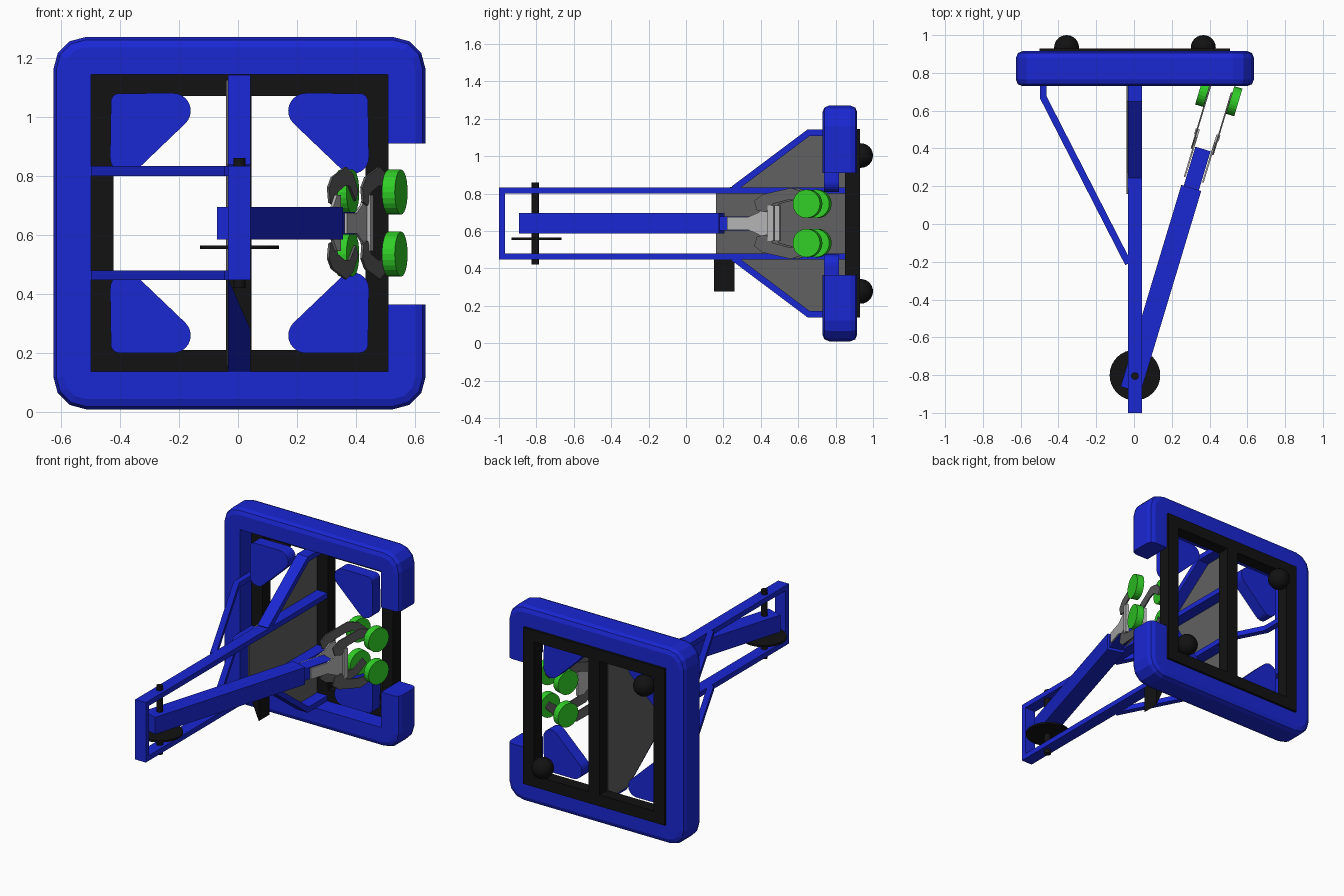
import bpy, bmesh, math
from mathutils import Matrix, Vector, geometry

if "Cube" in bpy.data.objects:
    bpy.data.objects.remove(bpy.data.objects["Cube"])

CX, CZ = 0.005, 0.64          # mirror planes of the machine


def material(name, r, g, b):
    m = bpy.data.materials.new(name)
    m.diffuse_color = (r, g, b, 1)
    m.use_nodes = True
    m.node_tree.nodes["Principled BSDF"].inputs["Base Color"].default_value = m.diffuse_color
    return m


BLUE = material("blue", 0.01, 0.02, 0.65)
BLACK = material("black", 0.006, 0.006, 0.006)
GREEN = material("green", 0.03, 0.62, 0.02)
DARK = material("dark_grey", 0.12, 0.12, 0.12)
LIGHT = material("light_grey", 0.45, 0.45, 0.45)


def finish(name, bm, mat, matrix=None):
    bmesh.ops.remove_doubles(bm, verts=bm.verts, dist=1e-5)
    bmesh.ops.recalc_face_normals(bm, faces=bm.faces)
    me = bpy.data.meshes.new(name)
    bm.to_mesh(me)
    bm.free()
    me.materials.append(mat)
    ob = bpy.data.objects.new(name, me)
    bpy.context.collection.objects.link(ob)
    ob.matrix_world = matrix or Matrix.Translation((CX, 0, 0))
    return ob


def prism(name, pts, axis, a, b, mat, matrix=None):
    """Extrude a 2D outline along an axis from a to b."""
    def put(p, t):
        return {"x": (t, p[0], p[1]), "y": (p[0], t, p[1]), "z": (p[0], p[1], t)}[axis]
    bm = bmesh.new()
    lo = [bm.verts.new(put(p, a)) for p in pts]
    hi = [bm.verts.new(put(p, b)) for p in pts]
    bm.faces.new(lo)
    bm.faces.new(hi)
    n = len(pts)
    for i in range(n):
        j = (i + 1) % n
        bm.faces.new((lo[i], lo[j], hi[j], hi[i]))
    return finish(name, bm, mat, matrix)


def box(name, x0, x1, y0, y1, z0, z1, mat, matrix=None):
    return prism(name, [(x0, y0), (x1, y0), (x1, y1), (x0, y1)], "z", z0, z1, mat, matrix)


def strip(path, w):
    """Mitred outline of constant width around a polyline."""
    P = [Vector(p) for p in path]
    left, right = [], []
    for i, p in enumerate(P):
        d0 = (p - P[i - 1]).normalized() if i else (P[1] - p).normalized()
        d1 = (P[i + 1] - p).normalized() if i < len(P) - 1 else d0
        t = (d0 + d1).normalized()
        n = Vector((-t.y, t.x)) * (w / 2 / t.dot(d1))
        left.append(p + n)
        right.append(p - n)
    return left + right[::-1]


def circle(u, v, r, n=24):
    return [(u + r * math.cos(2 * math.pi * i / n), v + r * math.sin(2 * math.pi * i / n))
            for i in range(n)]


def flip(pts, s):
    """Mirror (u, z) points about the mid height when s is -1."""
    return [(u, CZ + s * (z - CZ)) for u, z in pts]


# Bumper: C-shaped ring with rounded outer edges and a gap on the right
H, R, IN = 0.63, 0.11, 0.503
stations = [((H - R, 0.91 - CZ), (1, 0), (IN, 0.91 - CZ))]
for k, (sx, sz) in enumerate([(1, 1), (-1, 1), (-1, -1), (1, -1)]):
    for i in range(4):
        a = math.radians(90 * k + 30 * i)
        stations.append(((sx * (H - R), sz * (H - R)), (math.cos(a), math.sin(a)),
                         (sx * IN, sz * IN)))
stations.append(((H - R, 0.365 - CZ), (1, 0), (IN, 0.365 - CZ)))
edge = [(0.035, 0.73), (0.01, 0.74), (0, 0.765), (0, 0.88), (0.01, 0.905), (0.035, 0.915)]
bm = bmesh.new()
rings = []
for c, d, inner in stations:
    ring = [bm.verts.new((inner[0], 0.73, CZ + inner[1]))]
    for inset, y in edge:
        ring.append(bm.verts.new((c[0] + d[0] * (R - inset), y, CZ + c[1] + d[1] * (R - inset))))
    ring.append(bm.verts.new((inner[0], 0.915, CZ + inner[1])))
    rings.append(ring)
for r0, r1 in zip(rings, rings[1:]):
    for i in range(8):
        j = (i + 1) % 8
        bm.faces.new((r0[i], r0[j], r1[j], r1[i]))
bm.faces.new(rings[0])
bm.faces.new(rings[-1])
finish("bumper", bm, BLUE)

# Black back frame with centre post
for s, side in ((-1, "left"), (1, "right")):
    x0, x1 = sorted((s * 0.426, s * 0.504))
    box("back_frame_" + side, x0, x1, 0.85, 0.93, 0.136, 1.144, BLACK)
    z0, z1 = sorted((CZ + s * 0.43, CZ + s * 0.504))
    box("back_frame_" + ("top" if s > 0 else "bottom"), -0.426, 0.426, 0.85, 0.93, z0, z1, BLACK)
box("back_frame_post", -0.04, 0.04, 0.85, 0.93, 0.21, 1.07, BLACK)

# Two round stops on the back, at opposite corners
for s in (-1, 1):
    bm = bmesh.new()
    bmesh.ops.create_uvsphere(bm, u_segments=24, v_segments=12, radius=0.066,
                              matrix=Matrix.Translation((s * 0.362, 0.934, CZ - s * 0.363)))
    for f in bm.faces:
        f.smooth = True
    finish("back_stop", bm, BLACK)

# Rounded triangular corner pads
hull = circle(0.225, 0.26, 0.06) + circle(0.407, 0.229, 0.028) + circle(0.383, 0.418, 0.055)
pad = [hull[i] for i in geometry.convex_hull_2d([Vector(p) for p in hull])]
for sx in (-1, 1):
    for sz in (-1, 1):
        prism("corner_pad", [(sx * x, z) for x, z in flip(pad, sz)], "y", 0.738, 0.818, BLUE)

# Spine: side plate, rails, braces and side struts
plate = [(0.16, 0.46), (0.16, 0.82), (0.27, 0.84), (0.65, 1.125), (0.85, 1.125),
         (0.85, 0.155), (0.65, 0.155), (0.27, 0.44)]
prism("spine_plate", plate, "x", -0.045, -0.036, DARK)
for s, side in ((1, "upper"), (-1, "lower")):
    z0, z1 = sorted((CZ + s * 0.16, CZ + s * 0.193))
    box(side + "_rail", -0.038, 0.038, -1.0, 0.85, z0, z1, BLUE)
    brace = strip([(0.255, 0.825), (0.655, 1.125), (0.85, 1.125)], 0.034)
    prism(side + "_brace", flip(brace, s), "x", -0.038, 0.038, BLUE)
    strut = strip([(-0.035, -0.21), (-0.485, 0.67), (-0.485, 0.85)], 0.036)
    prism(side + "_side_strut", strut, "z", z0, z1, BLUE)
box("front_upright", -0.038, 0.038, -1.0, -0.967, 0.479, 0.801, BLUE)
prism("wedge_under_rail", [(-0.038, 0.45), (0.038, 0.45), (0.038, 0.275)], "y", 0.15, 0.26, BLACK)

# Pivot shaft and thin turning disc
prism("pivot_shaft", circle(0, -0.805, 0.02, 16), "z", 0.42, 0.86, BLACK)
prism("turning_disc", circle(0, -0.8, 0.134, 32), "z", 0.552, 0.564, BLACK)

# Swinging arm, built along local y and turned towards the gap
ARM = Matrix.Translation((CX, -0.8, 0)) @ Matrix.Rotation(math.radians(-16.75), 4, "Z")
box("arm_outer", -0.055, 0.055, -0.08, 1.035, 0.585, 0.695, BLUE, ARM)
box("arm_inner", -0.042, 0.042, 0.9, 1.25, 0.602, 0.678, BLUE, ARM)

# Gripper: plates, cross bars, jaws and rollers on both sides
half = [(1.08, 0.675), (1.2, 0.675), (1.26, 0.70), (1.30, 0.735), (1.345, 0.735)]
bracket = half + flip(half, -1)[::-1]
jaw = [(1.30, 0.70), (1.25, 0.71), (1.235, 0.76), (1.28, 0.795), (1.44, 0.83), (1.52, 0.805),
       (1.58, 0.75), (1.55, 0.715), (1.48, 0.765), (1.42, 0.765), (1.34, 0.745)]
for s in (-1, 1):
    prism("gripper_plate", bracket, "x", s * 0.046, s * 0.055, LIGHT, ARM)
    x0, x1 = sorted((s * 0.05, s * 0.068))
    box("gripper_bar", x0, x1, 1.312, 1.345, 0.545, 0.735, LIGHT, ARM)
    for t in (-1, 1):
        prism("gripper_jaw", flip(jaw, t), "x", s * 0.055, s * 0.063, DARK, ARM)
        prism("gripper_roller", circle(1.54, CZ + t * 0.105, 0.076), "x",
              s * 0.063, s * 0.108, GREEN, ARM)
